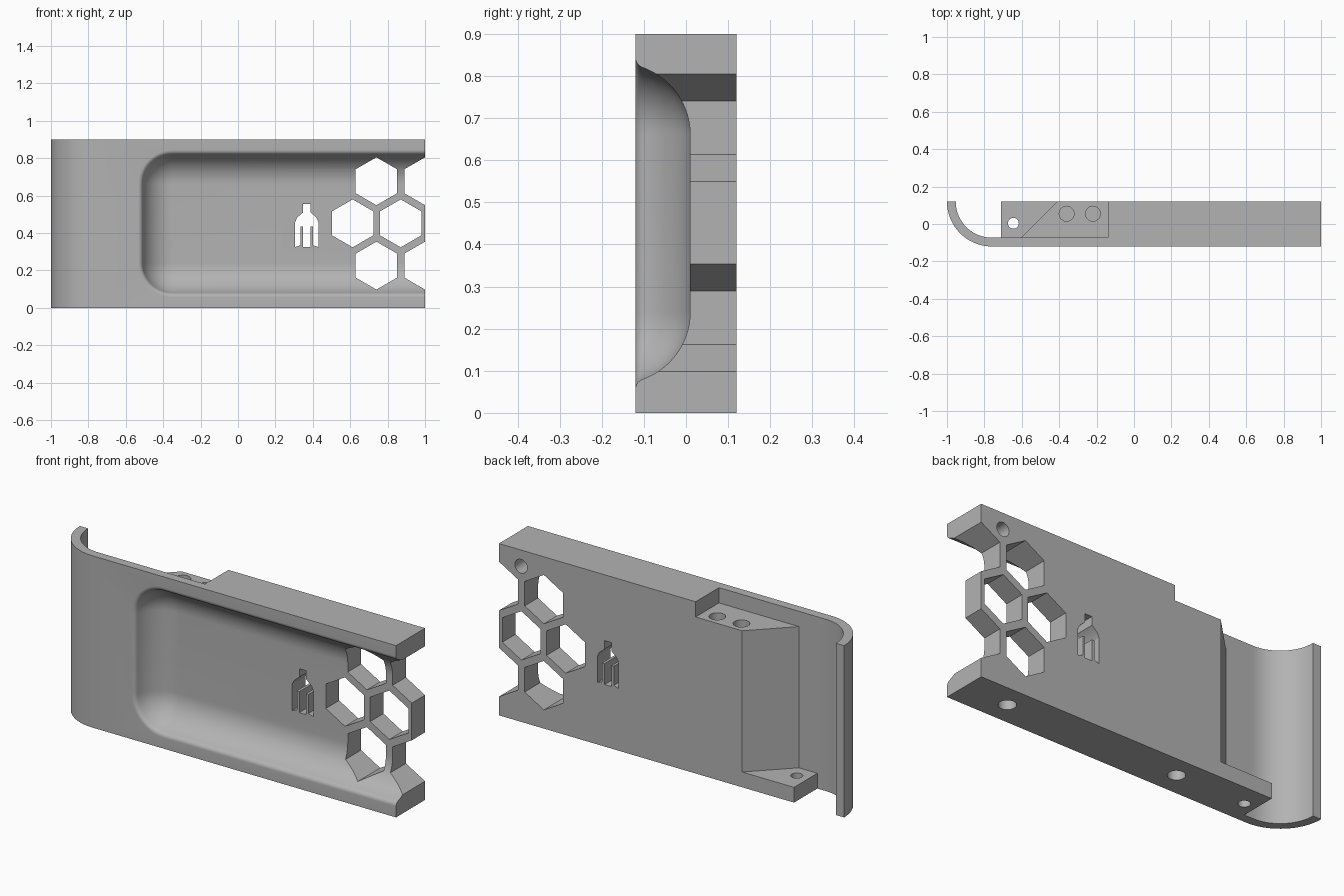
import bpy, bmesh
from math import sin, cos, pi, radians, atan2, sqrt
from mathutils import Vector, Matrix

if "Cube" in bpy.data.objects:
    bpy.data.objects.remove(bpy.data.objects["Cube"])

HEIGHT, BACK, FRONT = 0.9, 0.12, -0.12
SHEET = -0.073            # rear face of the thin front sheet
LOW, HIGH = 0.08, 0.82    # flange top and shelf level


def link(name, bm):
    bmesh.ops.recalc_face_normals(bm, faces=bm.faces[:])
    mesh = bpy.data.meshes.new(name)
    bm.to_mesh(mesh)
    bm.free()
    ob = bpy.data.objects.new(name, mesh)
    bpy.context.collection.objects.link(ob)
    return ob


def prism(name, points, axis, start, end):
    """Extrude a 2D outline along z (points are x, y) or y (points are x, z)."""
    bm = bmesh.new()
    place = (lambda a, b: (a, b, start)) if axis == "z" else (lambda a, b: (a, start, b))
    face = bm.faces.new([bm.verts.new(place(a, b)) for a, b in points])
    move = Vector((0, 0, end - start)) if axis == "z" else Vector((0, end - start, 0))
    out = bmesh.ops.extrude_face_region(bm, geom=[face])
    verts = [g for g in out["geom"] if isinstance(g, bmesh.types.BMVert)]
    bmesh.ops.translate(bm, verts=verts, vec=move)
    return link(name, bm)


def arc(cx, cy, r, a0, a1, n):
    angles = [radians(a0 + (a1 - a0) * i / n) for i in range(n + 1)]
    return [(cx + r * cos(a), cy + r * sin(a)) for a in angles]


def circle(cx, cy, r, n=32):
    return arc(cx, cy, r, 0, 360, n)[:-1]


def recess_cutter():
    """Rounded tray: rings offset from a core rectangle, open at the +x end."""
    left, z0, z1, r, fillet, cy = -0.35, 0.24, 0.66, 0.17, 0.025, -0.16
    fy = FRONT + fillet
    fx = sqrt((r + fillet) ** 2 - (fy - cy) ** 2)
    tangent = atan2(fy - cy, fx) * 180 / pi
    profile = arc(0, cy, r, 90, tangent, 14)
    profile += arc(fx, fy, fillet, 180 + tangent, 270, 8)[1:]
    profile.append((fx, FRONT - 0.1))
    bm = bmesh.new()
    rings = []
    for rho, y in profile:
        rho = max(rho, 0)
        ring = [(1.1, z0 - rho)] + arc(left, z0, rho, 270, 180, 12)
        ring += arc(left, z1, rho, 180, 90, 12) + [(1.1, z1 + rho)]
        rings.append([bm.verts.new((x, y, z)) for x, z in ring])
    for a, b in zip(rings, rings[1:]):
        for i in range(len(a)):
            j = (i + 1) % len(a)
            bm.faces.new((a[i], a[j], b[j], b[i]))
    bm.faces.new(rings[0])
    bm.faces.new(rings[-1])
    bmesh.ops.remove_doubles(bm, verts=bm.verts[:], dist=1e-5)
    return link("recess_cutter", bm)


# Body: thick block with a curved lip at the -x end
lip_x, lip_r = -0.76, 0.24
outline = [(1, FRONT), (1, BACK), (-0.71, BACK), (-0.71, SHEET)]
outline += arc(lip_x, BACK, BACK - SHEET, 270, 180, 24)
outline += arc(lip_x, BACK, lip_r, 180, 270, 24)
body = prism("case_body", outline, "z", 0, HEIGHT)

# Rear notch above the shelf, and slanted pocket between shelf and flange
cutters = [
    prism("notch_cutter", [(-0.74, SHEET), (-0.14, SHEET), (-0.14, 0.2), (-0.74, 0.2)], "z", HIGH, 1),
    prism("pocket_cutter", [(-0.74, SHEET), (-0.603, SHEET), (-0.33, 0.2), (-0.74, 0.2)], "z", LOW, HIGH + 0.01),
    recess_cutter(),
]

# Honeycomb openings
for x, z in [(0.74, 0.677), (1.0, 0.677), (0.613, 0.452), (0.87, 0.452), (0.74, 0.226), (1.0, 0.226)]:
    hexagon = arc(x, z, 0.128, 30, 330, 5)
    cutters.append(prism("hexagon_cutter", hexagon, "y", -0.3, 0.3))

# Fork-shaped opening
half = [(0.02, 0.555), (0.02, 0.51), (0.05, 0.485), (0.062, 0.46), (0.062, 0.325),
        (0.034, 0.335), (0.034, 0.435), (0.02, 0.435), (0.02, 0.325)]
fork = [(0.368 + x, z) for x, z in half] + [(0.368 - x, z) for x, z in reversed(half)]
cutters.append(prism("fork_cutter", fork, "y", -0.3, 0.3))

# Round holes: two in the shelf, one through the flange, two underneath, one at the back
for x, y, r, z0, z1 in [(-0.36, 0.055, 0.04, 0.72, 0.85), (-0.22, 0.055, 0.04, 0.72, 0.85),
                        (-0.645, 0.004, 0.029, -0.1, 0.12),
                        (-0.246, 0.004, 0.042, -0.1, 0.07), (0.746, 0.0, 0.042, -0.1, 0.07)]:
    cutters.append(prism("hole_cutter", circle(x, y, r), "z", z0, z1))
cutters.append(prism("back_hole_cutter", circle(0.872, 0.815, 0.036), "y", 0.02, 0.2))

# Apply every cut, then remove the cutters
bpy.context.view_layer.objects.active = body
for cutter in cutters:
    mod = body.modifiers.new("cut", "BOOLEAN")
    mod.operation, mod.solver, mod.object = "DIFFERENCE", "EXACT", cutter
    bpy.ops.object.modifier_apply(modifier=mod.name)
    bpy.data.objects.remove(cutter)

# Plain grey material
grey = (0.45, 0.45, 0.45, 1)
mat = bpy.data.materials.new("plain_grey")
mat.use_nodes = True
mat.diffuse_color = grey
mat.node_tree.nodes["Principled BSDF"].inputs["Base Color"].default_value = grey
body.data.materials.clear()
body.data.materials.append(mat)
for poly in body.data.polygons:
    poly.material_index = 0

bpy.ops.object.select_all(action="DESELECT")
body.select_set(True)
bpy.ops.object.shade_smooth_by_angle(angle=radians(25))
